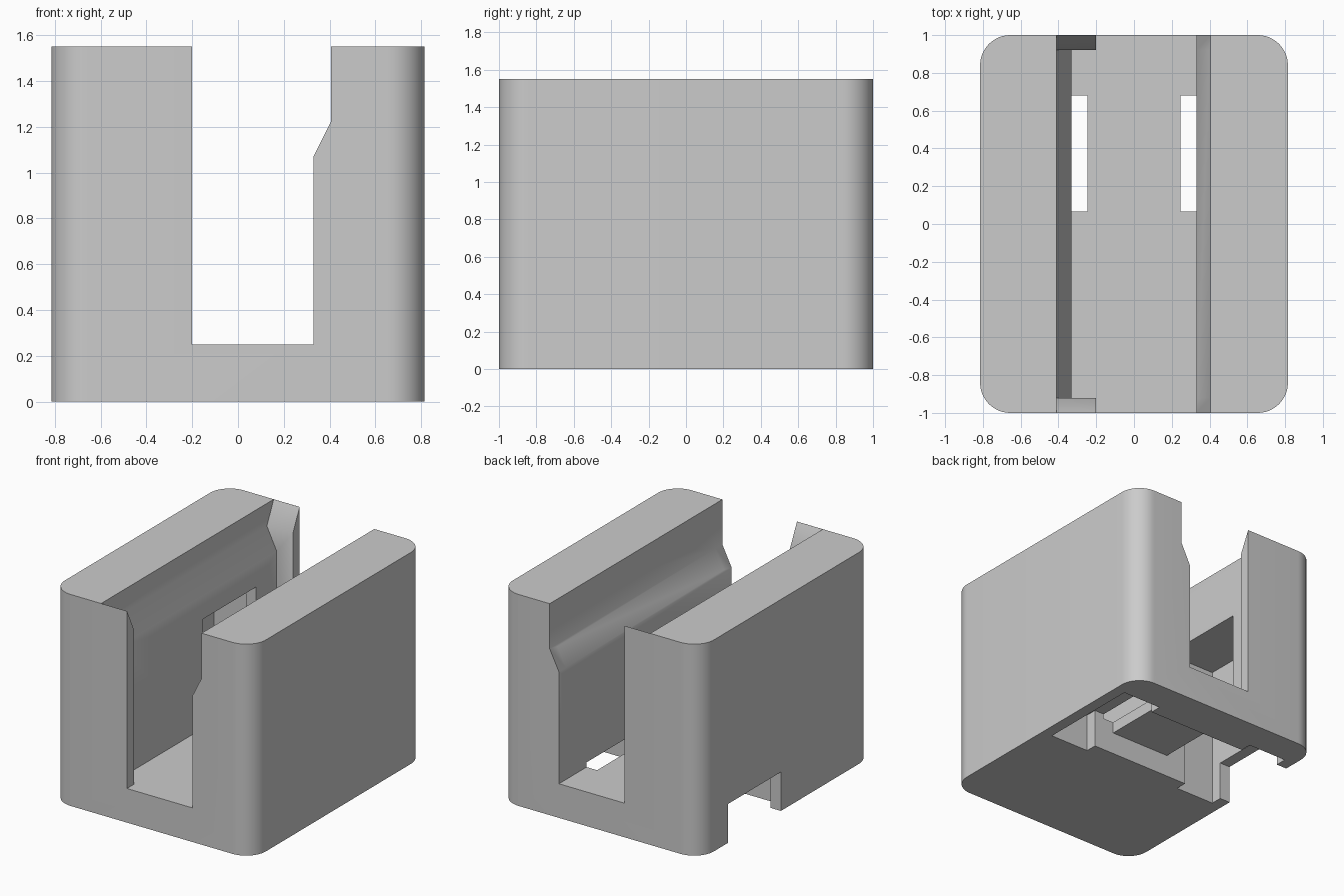
import bpy, bmesh, math
from mathutils import Vector

cube = bpy.data.objects.get("Cube")
if cube:
    bpy.data.objects.remove(cube, do_unlink=True)

W, D, H = 0.815, 1.0, 1.55      # half width, half depth, height
R = 0.16                        # corner radius

grey = bpy.data.materials.new("light_grey")
grey.use_nodes = True
grey.diffuse_color = (0.6, 0.6, 0.6, 1)
grey.node_tree.nodes["Principled BSDF"].inputs["Base Color"].default_value = (0.6, 0.6, 0.6, 1)


def prism(name, points, step):
    """Extrude a closed outline of 3D points by a vector."""
    bm = bmesh.new()
    face = bm.faces.new([bm.verts.new(p) for p in points])
    new = bmesh.ops.extrude_face_region(bm, geom=[face])["geom"]
    bmesh.ops.translate(bm, vec=Vector(step),
                        verts=[v for v in new if isinstance(v, bmesh.types.BMVert)])
    bmesh.ops.recalc_face_normals(bm, faces=bm.faces)
    mesh = bpy.data.meshes.new(name)
    bm.to_mesh(mesh)
    bm.free()
    mesh.materials.append(grey)
    obj = bpy.data.objects.new(name, mesh)
    bpy.context.collection.objects.link(obj)
    return obj


def box(name, x, y, z):
    outline = [(x[i], y[j], z[0]) for i, j in ((0, 0), (1, 0), (1, 1), (0, 1))]
    return prism(name, outline, (0, 0, z[1] - z[0]))


# Block with rounded vertical corners
outline = []
for k, (sx, sy) in enumerate(((1, 1), (-1, 1), (-1, -1), (1, -1))):
    for i in range(13):
        a = math.radians(90 * k + 7.5 * i)
        outline.append((sx * (W - R) + R * math.cos(a), sy * (D - R) + R * math.sin(a), 0))
body = prism("holder_body", outline, (0, 0, H))

# Wide inner slot between the end lips, flared at the top
FLOOR, LIP = 0.25, 0.92
slot = [(-0.33, FLOOR), (0.33, FLOOR), (0.33, 1.07), (0.405, 1.22), (0.405, 1.8),
        (-0.41, 1.8), (-0.41, 1.385), (-0.33, 1.22)]
cutters = [prism("slot_cutter", [(x, -LIP, z) for x, z in slot], (0, 2 * LIP, 0))]

# Narrower slot running out through both ends
ends = [(-0.2, FLOOR)] + slot[1:5] + [(-0.2, 1.8)]
cutters.append(prism("end_opening_cutter", [(x, -1.1, z) for x, z in ends], (0, 2.2, 0)))

# Sloped tops of the end lips
lead = [(-LIP, 1.385), (LIP, 1.385), (1.12, 1.8), (-1.12, 1.8)]
cutters.append(prism("lip_slope_cutter", [(-0.41, y, z) for y, z in lead], (0.5, 0, 0)))

# Underside channel, floor slits and wall pockets
channel, pocket = (0.065, 0.68), (-0.02, 0.765)
for name, x, y, top in (
        ("channel_cutter", (-0.35, 0.35), channel, 0.165),
        ("side_notch_cutter", (-1.0, -0.6), channel, 0.285),
        ("right_slit_cutter", (0.245, 0.5), channel, 0.285),
        ("left_slit_cutter", (-0.5, -0.245), channel, 1.05),
        ("right_pocket_cutter", (0.41, 0.73), pocket, 0.285),
        ("left_pocket_cutter", (-0.73, -0.41), pocket, 1.05)):
    cutters.append(box(name, x, y, (-0.1, top)))

bpy.context.view_layer.objects.active = body
body.select_set(True)
for cutter in cutters:
    mod = body.modifiers.new(cutter.name, "BOOLEAN")
    mod.operation, mod.solver, mod.object = "DIFFERENCE", "EXACT", cutter
    bpy.ops.object.modifier_apply(modifier=mod.name)
    bpy.data.objects.remove(cutter, do_unlink=True)

bpy.ops.object.shade_smooth_by_angle(angle=math.radians(30))
